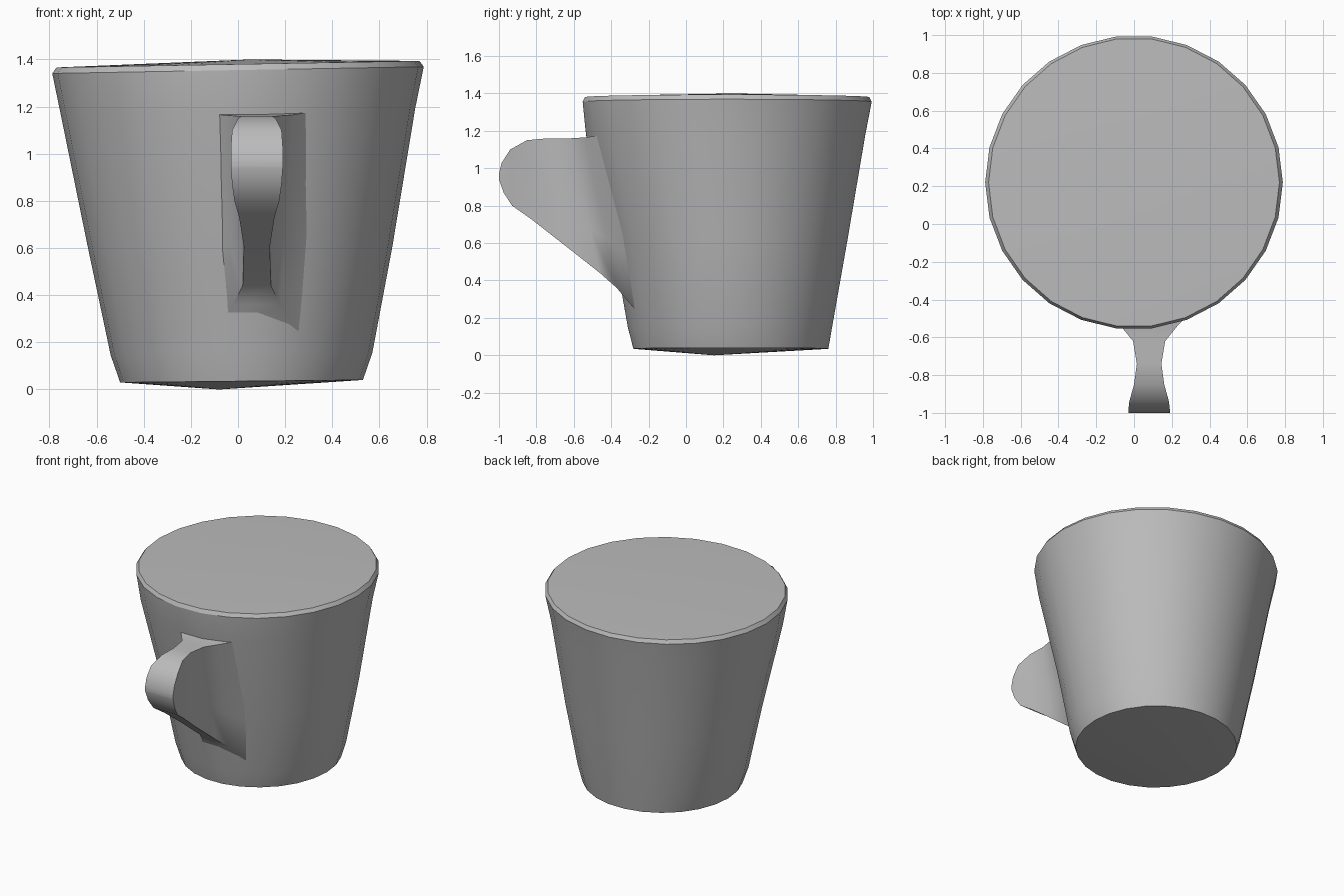
import bpy, bmesh, math
from mathutils import Vector

cube = bpy.data.objects.get("Cube")
if cube:
    bpy.data.objects.remove(cube, do_unlink=True)

# One plain grey for the whole cup
GREY = (0.5, 0.5, 0.5, 1)
grey = bpy.data.materials.new("plain grey")
grey.diffuse_color = GREY
grey.use_nodes = True
grey.node_tree.nodes["Principled BSDF"].inputs["Base Color"].default_value = GREY


def loft(name, rings, start=None, end=None, angle=35):
    """Skin closed rings of points; cap ends flat or to a centre point."""
    bm = bmesh.new()
    loops = [[bm.verts.new(p) for p in ring] for ring in rings]
    for a, b in zip(loops, loops[1:]):
        for i in range(len(a)):
            j = (i + 1) % len(a)
            bm.faces.new((a[i], a[j], b[j], b[i]))
    for loop, centre in ((loops[0], start), (loops[-1], end)):
        if centre is None:
            bm.faces.new(loop)
        else:
            c = bm.verts.new(centre)
            for i in range(len(loop)):
                bm.faces.new((loop[i], loop[(i + 1) % len(loop)], c))
    bmesh.ops.recalc_face_normals(bm, faces=bm.faces)
    mesh = bpy.data.meshes.new(name)
    bm.to_mesh(mesh)
    bm.free()
    mesh.materials.append(grey)
    obj = bpy.data.objects.new(name, mesh)
    bpy.context.collection.objects.link(obj)
    bpy.ops.object.select_all(action='DESELECT')
    bpy.context.view_layer.objects.active = obj
    obj.select_set(True)
    bpy.ops.object.shade_smooth_by_angle(angle=math.radians(angle))
    return obj


# Tapered solid body: height, centre x, centre y, radius x, radius y
SIDES = 26
body_profile = [
    (0.035, 0.015, 0.24, 0.515, 0.525),
    (0.15, 0.015, 0.235, 0.555, 0.55),
    (0.60, 0.01, 0.235, 0.645, 0.63),
    (1.18, 0.0, 0.212, 0.752, 0.752),
    (1.355, 0.0, 0.22, 0.788, 0.778),
    (1.38, 0.0, 0.22, 0.77, 0.765),
]


def body_ring(z, cx, cy, rx, ry):
    ring = []
    for i in range(SIDES):
        a = math.tau * i / SIDES
        x = cx + rx * math.cos(a)
        tilt = 0.018 * x if z > 1 else 0.01 * x
        ring.append((x, cy + ry * math.sin(a), z + tilt))
    return ring


loft("cup_body", [body_ring(*row) for row in body_profile],
     start=(-0.08, 0.15, 0), end=(0.05, 0.25, 1.4), angle=30)

# Filled handle: top (y, z), bottom (y, z), half widths at top and bottom
handle_sections = [
    ((-0.43, 1.18), (-0.27, 0.24), 0.25, 0.18),
    ((-0.54, 1.165), (-0.37, 0.36), 0.15, 0.10),
    ((-0.62, 1.16), (-0.46, 0.44), 0.085, 0.06),
    ((-0.74, 1.16), (-0.67, 0.605), 0.065, 0.055),
    ((-0.85, 1.15), (-0.83, 0.73), 0.08, 0.075),
    ((-0.94, 1.10), (-0.93, 0.80), 0.105, 0.095),
    ((-0.985, 1.03), (-0.975, 0.87), 0.11, 0.105),
    ((-1.0, 0.97), (-1.0, 0.94), 0.11, 0.11),
]
HANDLE_X = 0.08


def handle_ring(top, bottom, w_top, w_bottom):
    t, b = Vector((HANDLE_X, *top)), Vector((HANDLE_X, *bottom))
    steps = [(f, w_top + (w_bottom - w_top) * f) for f in (0, 0.33, 0.67, 1)]
    right = [t.lerp(b, f) - Vector((w, 0, 0)) for f, w in steps]
    left = [t.lerp(b, f) + Vector((w, 0, 0)) for f, w in steps]
    return right + left[::-1]


loft("cup_handle", [handle_ring(*row) for row in handle_sections], angle=50)
